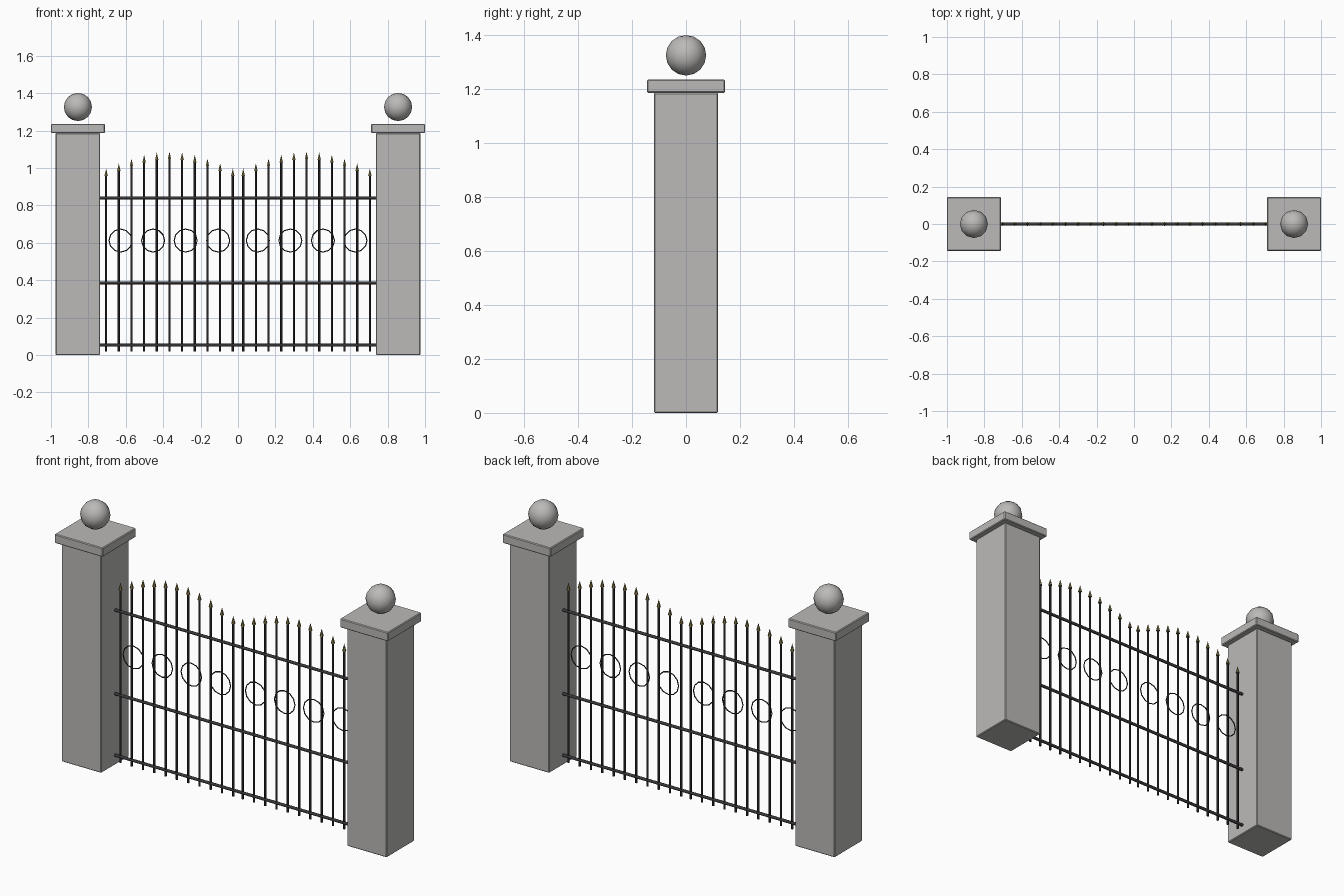
import bpy, math
from mathutils import Vector

cube = bpy.data.objects.get("Cube")
if cube:
    bpy.data.objects.remove(cube, do_unlink=True)


def material(name, rgb):
    mat = bpy.data.materials.new(name)
    mat.use_nodes = True
    mat.diffuse_color = (*rgb, 1)
    mat.node_tree.nodes["Principled BSDF"].inputs["Base Color"].default_value = (*rgb, 1)
    return mat


stone = material("grey stone", (0.50, 0.49, 0.48))
iron = material("black iron", (0.02, 0.02, 0.02))
rail_iron = material("dark rail iron", (0.045, 0.04, 0.045))
brass = material("aged brass", (0.22, 0.18, 0.06))


def finish(name, mat):
    obj = bpy.context.object
    obj.name = name
    obj.data.materials.append(mat)
    return obj


def block(name, x, z0, z1, width):
    bpy.ops.mesh.primitive_cube_add(size=1, location=(x, 0, (z0 + z1) / 2))
    obj = finish(name, stone)
    obj.scale = (width, width, z1 - z0)
    bpy.ops.object.transform_apply(location=False, rotation=False, scale=True)
    bevel = obj.modifiers.new("soft edge", "BEVEL")
    bevel.width = 0.004
    bevel.segments = 1


def rod(name, start, end, radius, mat, tip=None, sides=8):
    a, b = Vector(start), Vector(end)
    bpy.ops.mesh.primitive_cone_add(
        vertices=sides, radius1=radius, radius2=radius if tip is None else tip,
        depth=(b - a).length, location=(a + b) / 2,
        rotation=(b - a).to_track_quat("Z", "Y").to_euler())
    finish(name, mat)
    bpy.ops.object.shade_smooth_by_angle(angle=math.radians(50))


# Gate posts with cap and ball
for side, sx in (("left", 1), ("right", -1)):
    x = 0.856 * sx
    block(side + "_post", x, 0, 1.187, 0.238)
    block(side + "_post_cap", x, 1.187, 1.236, 0.288)
    bpy.ops.mesh.primitive_uv_sphere_add(segments=12, ring_count=8, radius=0.075, location=(x, 0, 1.326))
    finish(side + "_post_ball", stone)
    bpy.ops.object.shade_smooth()

# Horizontal rails
for name, z in (("bottom", 0.053), ("middle", 0.386), ("top", 0.84)):
    rod(name + "_rail", (-0.737, 0, z), (0.737, 0, z), 0.008, rail_iron)

# Two leaves of arched pickets, spear tips and rings
BARS = 11
for side, sx in (("left", 1), ("right", -1)):
    for i in range(BARS):
        t = i / (BARS - 1)
        x = sx * (0.028 + 0.677 * t)
        top = 0.957 + 0.09 * math.sin(math.pi * t)
        rod(f"{side}_picket_{i + 1}", (x, 0, 0.02), (x, 0, top), 0.0058, iron)
        rod(f"{side}_spear_tip_{i + 1}", (x, 0, top), (x, 0, top + 0.04), 0.0105, brass, tip=0, sides=6)
    for i in range(4):
        bpy.ops.mesh.primitive_torus_add(
            major_segments=12, minor_segments=6, major_radius=0.0615, minor_radius=0.003,
            location=(sx * (0.106 + 0.174 * i), 0, 0.612), rotation=(math.pi / 2, 0, 0))
        finish(f"{side}_ring_{i + 1}", iron)
        bpy.ops.object.shade_smooth()
